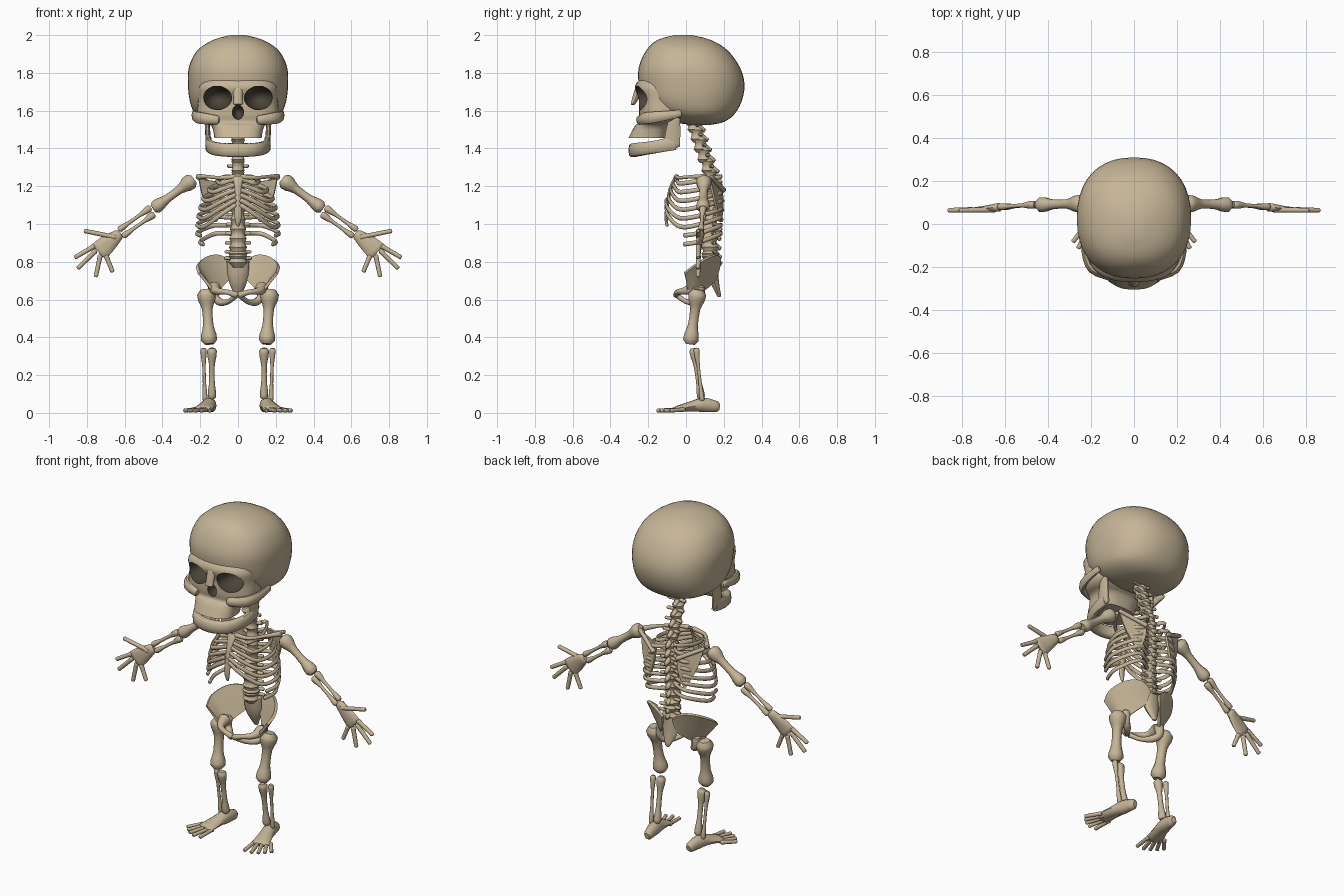
import bpy, bmesh, math
from mathutils import Vector

default = bpy.data.objects.get("Cube")
if default:
    bpy.data.objects.remove(default, do_unlink=True)

X, Y, Z = Vector((1, 0, 0)), Vector((0, 1, 0)), Vector((0, 0, 1))


def material(name, colour):
    mat = bpy.data.materials.new(name)
    mat.use_nodes = True
    mat.diffuse_color = (*colour, 1)
    shader = next(n for n in mat.node_tree.nodes if n.type == "BSDF_PRINCIPLED")
    shader.inputs["Base Color"].default_value = (*colour, 1)
    shader.inputs["Roughness"].default_value = 0.8
    return mat


bone_colour = material("bone", (.56, .46, .31))
hollow_colour = material("dark hollow", (.07, .058, .04))


def finish(name, bm):
    """Turn a bmesh into a bone coloured object."""
    bmesh.ops.recalc_face_normals(bm, faces=bm.faces[:])
    mesh = bpy.data.meshes.new(name)
    bm.to_mesh(mesh)
    bm.free()
    obj = bpy.data.objects.new(name, mesh)
    bpy.context.collection.objects.link(obj)
    mesh.materials.append(bone_colour)
    return obj


def spline(points, steps):
    """Catmull-Rom resampling of points of any dimension."""
    pts = [Vector(p) for p in points]
    out = []
    for i in range(len(pts) - 1):
        b, c = pts[i], pts[i + 1]
        a = pts[max(i - 1, 0)]
        d = pts[min(i + 2, len(pts) - 1)]
        for k in range(steps):
            t = k / steps
            out.append(b + (c - a) * (t / 2) + (a * 2 - b * 5 + c * 4 - d) * (t * t / 2)
                       + (b * 3 - a - c * 3 + d) * (t ** 3 / 2))
    return out + [pts[-1]]


def sweep(name, points, steps=3, sides=10, up=Y, axis=None, power=2, rounded=True):
    """Skin rounded sections along a path; a point is x, y, z, width[, depth]."""
    rows = spline([(*p, p[3]) if len(p) == 4 else p for p in points], steps)
    spots = [Vector(r[:3]) for r in rows]
    rings = []
    for i, row in enumerate(rows):
        ahead = spots[min(i + 1, len(rows) - 1)] - spots[max(i - 1, 0)]
        rings.append((spots[i], axis or ahead.normalized(), row[3], row[4]))
    if rounded:
        for end, sign in ((0, -1), (len(rings) + 1, 1)):
            p, t, a, b = rings[0 if sign < 0 else -1]
            if axis:
                sign *= 1 if spots[-1].dot(axis) > spots[0].dot(axis) else -1
            rings.insert(end, (p + t * sign * min(a, b) * .5, t, a * .6, b * .6))
    bm = bmesh.new()
    loops = []
    for p, t, a, b in rings:
        side = up.cross(t).normalized()
        normal = t.cross(side)
        loop = []
        for k in range(sides):
            angle = math.tau * k / sides
            c, s = math.cos(angle), math.sin(angle)
            u = math.copysign(abs(c) ** (2 / power), c) * a
            v = math.copysign(abs(s) ** (2 / power), s) * b
            loop.append(bm.verts.new(p + side * u + normal * v))
        loops.append(loop)
    for low, high in zip(loops, loops[1:]):
        for k in range(sides):
            j = (k + 1) % sides
            bm.faces.new((low[k], low[j], high[j], high[k]))
    bm.faces.new(loops[0])
    bm.faces.new(loops[-1])
    return finish(name, bm)


def bone(name, points, thick=.02, thin=.01, **options):
    """Long bone with flared ends between two points."""
    a, b = Vector(points[0]), Vector(points[1])
    shape = ((0, thick), (.14, thick * .9), (.32, thin), (.68, thin), (.87, thick * .8), (1, thick * .85))
    return sweep(name, [(*a.lerp(b, t), r) for t, r in shape], steps=2, **options)


def plate(name, points, thickness=.012):
    """Thin curved blade ruled between two edges, the two halves of points."""
    half = len(points) // 2
    first, second = spline(points[:half], 4), spline(points[half:], 4)
    bm = bmesh.new()
    grid = [[bm.verts.new(a.lerp(b, k / 4)) for k in range(5)] for a, b in zip(first, second)]
    for r, s in zip(grid, grid[1:]):
        for k in range(4):
            bm.faces.new((r[k], r[k + 1], s[k + 1], s[k]))
    bmesh.ops.recalc_face_normals(bm, faces=bm.faces[:])
    bmesh.ops.solidify(bm, geom=bm.faces[:], thickness=thickness)
    return finish(name, bm)


def pair(make, name, points, **options):
    for side, s in (("left", 1), ("right", -1)):
        make(f"{side}_{name}", [(s * p[0], *p[1:]) for p in points], **options)


def section(z, width, front, back):
    return (0, (front + back) / 2, z, width, (back - front) / 2)


# Skull: braincase and face
cranium = sweep("cranium", [section(*s) for s in (
    (2, .04, -.06, .03), (1.975, .13, -.15, .13), (1.92, .215, -.21, .22),
    (1.83, .26, -.25, .285), (1.74, .265, -.25, .31), (1.65, .255, -.225, .295),
    (1.58, .225, -.15, .255), (1.54, .15, -.06, .2), (1.525, .06, .02, .13))],
    sides=40, axis=Z, power=2.3, rounded=False)
face = sweep("face", [section(*s) for s in (
    (1.78, .16, -.23, 0), (1.73, .205, -.27, 0), (1.66, .21, -.25, 0), (1.58, .215, -.25, 0),
    (1.54, .19, -.245, -.05), (1.52, .14, -.27, -.08), (1.455, .125, -.305, -.1))],
    sides=40, axis=Z, power=2.6, rounded=False)

# Eye sockets and nose opening, cut into the skull
hollows = [(Vector((x, -.25, z)), Vector(size)) for x, z, size in (
    (.11, 1.667, (.077, .13, .062)), (-.11, 1.667, (.077, .13, .062)), (0, 1.592, (.03, .09, .038)))]
cutters = []
for centre, size in hollows:
    bm = bmesh.new()
    bmesh.ops.create_uvsphere(bm, u_segments=24, v_segments=16, radius=1)
    for v in bm.verts:
        v.co = centre + v.co * size
    cutters.append(finish("hollow_cutter", bm))
    cutters[-1].hide_render = True
for obj in (cranium, face):
    for cutter in cutters:
        cut = obj.modifiers.new("hollow", "BOOLEAN")
        cut.operation, cut.solver, cut.object = "DIFFERENCE", "EXACT", cutter
    bpy.context.view_layer.update()
    graph = bpy.context.evaluated_depsgraph_get()
    mesh = bpy.data.meshes.new_from_object(obj.evaluated_get(graph))
    obj.modifiers.clear()
    obj.data = mesh
    mesh.materials.clear()
    mesh.materials.append(bone_colour)
    mesh.materials.append(hollow_colour)
    for poly in mesh.polygons:
        inside = any(sum(((poly.center[i] - c[i]) / r[i]) ** 2 for i in range(3)) < 1 for c, r in hollows)
        poly.material_index = int(inside)
for cutter in cutters:
    bpy.data.objects.remove(cutter, do_unlink=True)

sweep("nasal_bone", [(0, -.25, 1.72, .03, .02), (0, -.265, 1.67, .024, .02), (0, -.28, 1.635, .026, .012)], axis=Z)
pair(sweep, "cheekbone", [(.23, -.03, 1.585, .014, .02), (.228, -.13, 1.57, .016, .028),
                          (.195, -.21, 1.56, .02, .032), (.11, -.245, 1.55, .02, .025)], up=Z)

# Lower jaw
half_jaw = [(.155, -.06, 1.43, .016, .04), (.15, -.15, 1.41, .02, .034), (.1, -.25, 1.395, .025, .036)]
sweep("jaw", half_jaw + [(0, -.28, 1.39, .025, .037)] + [(-p[0], *p[1:]) for p in reversed(half_jaw)],
      up=Z, power=3, rounded=False)
pair(sweep, "jaw_branch", [(.155, -.075, 1.41, .014, .045), (.16, -.07, 1.48, .014, .042),
                           (.165, -.06, 1.57, .013, .03)], axis=Z)

# Spine, one vertebra at a time
spine = spline([(0, .03, 1.56, .035), (0, .075, 1.42, .036), (0, .13, 1.25, .035),
                (0, .14, 1.1, .035), (0, .125, .95, .044), (0, .13, .82, .05)], 3)
for i, (x, y, z, r) in enumerate(spine):
    sweep(f"vertebra_{i + 1}", [(x, y, z + h, r * f) for h, f in ((-.024, 1), (0, .8), (.024, 1))], axis=Z)
    bone(f"spinous_process_{i + 1}", [(x, y + .01, z), (x, y + .055, z - .03)], thick=.014, thin=.014, up=X)
    pair(bone, f"transverse_process_{i + 1}", [(.01, y + .015, z), (r + .016, y + .025, z)], thick=.012, thin=.01)
sweep("sacrum", [(0, .14, .8, .06, .03), (0, .15, .7, .05, .025), (0, .175, .62, .015, .012)], axis=Z)

# Rib cage
sweep("sternum", [(0, -.055, 1.25, .03, .01), (0, -.085, 1.18, .017, .01),
                  (0, -.105, 1.05, .02, .01), (0, -.1, .99, .008)], axis=Z)
for i, width in enumerate((.11, .155, .185, .2, .21, .215, .215, .2)):
    back, side, front = 1.25 - .043 * i, 1.23 - .046 * i, 1.235 - .027 * i
    depth = -.055 - .05 * min(i / 4, 1)
    path = [(.03, .15, back), (width * .6, .185, back), (width, .08, side)]
    if i < 6:
        path += [(width * .85, -.03, side - .015), (width * .45, depth + .01, (side + front) / 2 - .005),
                 (.015, depth, front)]
    else:
        path += [(width * .92, -.01, side - .015)]
    pair(sweep, f"rib_{i + 1}", [(*p, .009, .012) for p in path], steps=4, sides=8, up=Z)

# Shoulders
pair(sweep, "collarbone", [(.02, -.05, 1.25, .014), (.1, -.035, 1.245, .01),
                           (.16, .03, 1.25, .01), (.21, .1, 1.25, .016)], up=Z)
pair(plate, "shoulder_blade", [(.075, .185, 1.22), (.08, .2, 1.12), (.115, .19, 1.01),
                               (.21, .13, 1.24), (.185, .155, 1.13), (.13, .185, 1.01)])
pair(bone, "shoulder_blade_ridge", [(.08, .2, 1.18), (.215, .135, 1.25)], thick=.014, thin=.012)

# Arms
pair(bone, "upper_arm", [(.25, .095, 1.225), (.435, .09, 1.09)], thick=.042, thin=.023)
for name, o in (("radius", .017), ("ulna", -.017)):
    pair(bone, name, [(.46 + o * .6, .09, 1.065 + o), (.615 + o * .6, .08, .955 + o)], thick=.019, thin=.01)
pair(sweep, "palm", [(.63, .078, .945, .028, .02), (.685, .07, .9, .046, .016), (.735, .066, .855, .054, .012)])
fingers = ((.765, .88, .86, .825), (.757, .855, .845, .768), (.73, .83, .752, .725),
           (.697, .828, .665, .75), (.65, .93, .81, .963))
for i, (x, z, tip_x, tip_z) in enumerate(fingers):
    pair(bone, f"finger_{i + 1}", [(x, .066, z), (tip_x, .064, tip_z)], thick=.014, thin=.012)

# Pelvis
pair(plate, "hip_blade", [(.03, .17, .79), (.09, .165, .835), (.16, .12, .83), (.207, .05, .79), (.2, -.01, .745),
                          (.04, .15, .71), (.07, .12, .68), (.1, .08, .65), (.13, .04, .65), (.13, .01, .66)],
     thickness=.016)
pair(sweep, "pubic_bone", [(.125, .05, .66, .035), (.11, -.01, .645, .02),
                           (.06, -.045, .64, .014), (.01, -.05, .625, .018)], up=Z)
pair(sweep, "sitting_bone", [(.12, .07, .66, .03), (.12, .075, .61, .022), (.09, .05, .585, .02),
                             (.05, 0, .59, .013), (.01, -.045, .62, .014)], up=X)

# Legs
pair(bone, "thigh_bone", [(.167, .06, .628), (.153, .025, .385)], thick=.05, thin=.028)
pair(bone, "shin_bone", [(.138, .042, .33), (.138, .08, .085)], thick=.026, thin=.015)
pair(bone, "calf_bone", [(.183, .055, .335), (.175, .085, .07)], thick=.016, thin=.009)

# Feet
pair(sweep, "foot", [(.14, .165, .032, .025, .03), (.15, .095, .042, .036, .04),
                     (.165, .03, .035, .042, .028), (.185, -.05, .02, .055, .016)], up=Z)
for i, (x, y) in enumerate(((.15, -.15), (.195, -.15), (.23, -.133), (.258, -.11), (.282, -.08))):
    start = (.142 + .022 * i, -.045 + .008 * i, .018)
    pair(bone, f"toe_{i + 1}", [start, (x, y, .012)], thick=.013, thin=.011, up=Z)

bpy.ops.object.select_all(action="DESELECT")
for obj in bpy.context.scene.objects:
    if obj.type == "MESH":
        obj.select_set(True)
        bpy.context.view_layer.objects.active = obj
bpy.ops.object.shade_smooth_by_angle(angle=math.radians(45))
